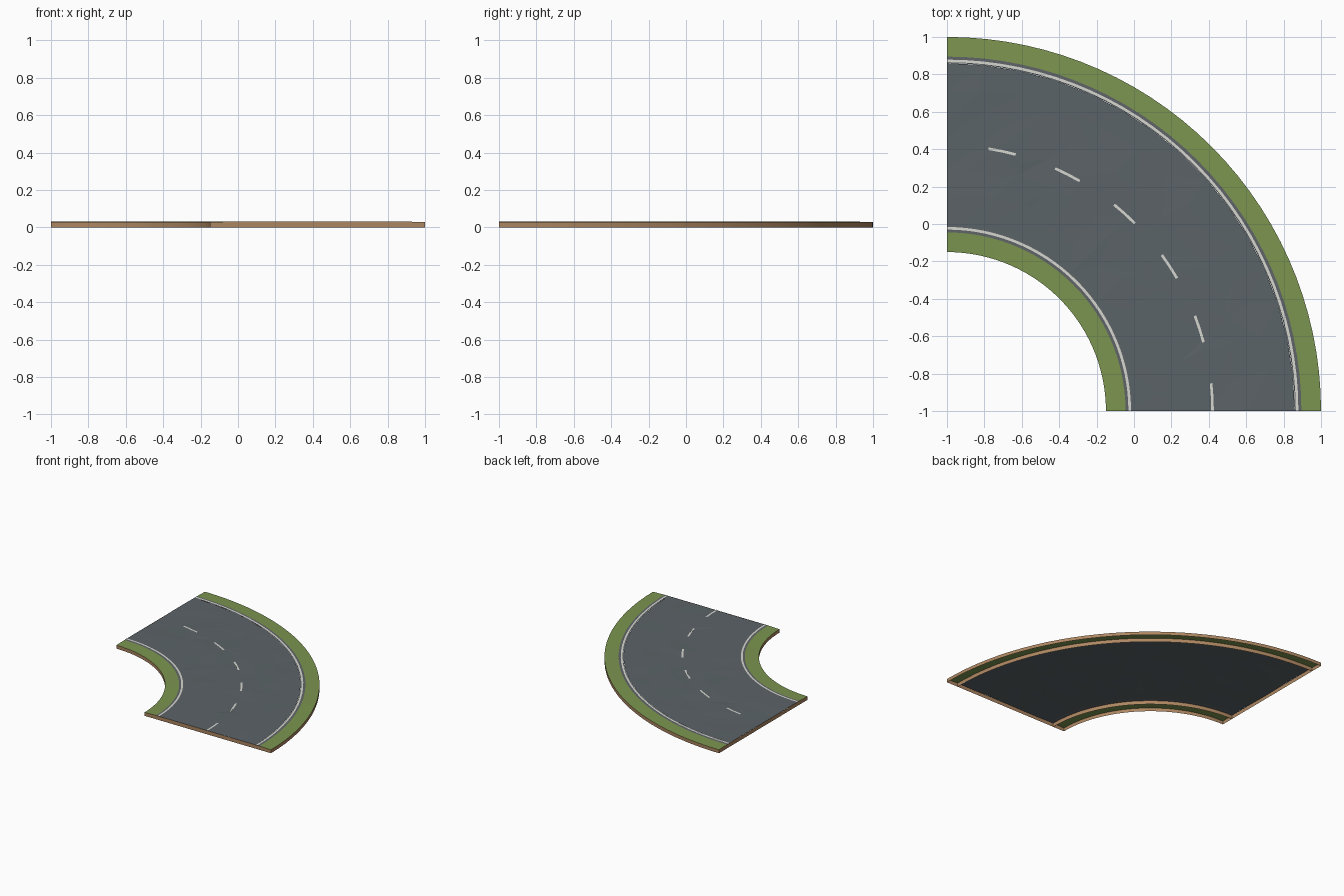
import bpy, bmesh, math, random

if "Cube" in bpy.data.objects:
    bpy.data.objects.remove(bpy.data.objects["Cube"])

random.seed(4)
SEGS = 30
ROAD_Z, EDGE_Z = 0.031, 0.028


def material(name, rgb):
    m = bpy.data.materials.new(name)
    m.diffuse_color = (*rgb, 1)
    m.use_nodes = True
    m.node_tree.nodes["Principled BSDF"].inputs["Base Color"].default_value = m.diffuse_color
    return m


GRASS = material("grass", (0.20, 0.30, 0.08))
SOIL = material("soil", (0.42, 0.24, 0.12))
ASPHALT = material("asphalt", (0.105, 0.125, 0.135))
KERB = material("kerb", (0.12, 0.13, 0.14))
PAINT = material("paint", (0.68, 0.68, 0.64))


def point(r, deg, z):
    a = math.radians(deg)
    return (-1 + r * math.cos(a), -1 + r * math.sin(a), z)


def finish(bm, name, mat, smooth=False):
    me = bpy.data.meshes.new(name)
    bm.to_mesh(me)
    bm.free()
    ob = bpy.data.objects.new(name, me)
    bpy.context.collection.objects.link(ob)
    me.materials.append(mat)
    for p in me.polygons:
        p.use_smooth = smooth
    return ob


def sweep(name, profile, mat, start=0, end=90, segs=SEGS, smooth=False):
    """Turn a (radius, z) profile about the corner of the bend."""
    bm = bmesh.new()
    rows = [[bm.verts.new(point(r, start + (end - start) * i / segs, z))
             for r, z in profile] for i in range(segs + 1)]
    for a, b in zip(rows, rows[1:]):
        for j in range(len(profile) - 1):
            bm.faces.new((a[j], a[j + 1], b[j + 1], b[j]))
    return finish(bm, name, mat, smooth)


# Grass verges, falling slightly away from the road
sweep("inner_verge", [(0.85, EDGE_Z), (0.955, ROAD_Z)], GRASS)
sweep("outer_verge", [(1.895, ROAD_Z), (2.0, EDGE_Z)], GRASS)

# Soil walls under the verge edges (open underneath)
sweep("inner_bank", [(0.85, 0), (0.85, EDGE_Z)], SOIL, smooth=True)
sweep("inner_road_wall", [(0.955, ROAD_Z), (0.955, 0)], SOIL, smooth=True)
sweep("outer_road_wall", [(1.895, ROAD_Z), (1.895, 0)], SOIL, smooth=True)
sweep("outer_bank", [(2.0, EDGE_Z), (2.0, 0)], SOIL, smooth=True)

# Soil faces closing both ends of the bend
for name, deg in (("front_end", 0), ("left_end", 90)):
    bm = bmesh.new()
    outline = [(0.85, 0), (2.0, 0), (2.0, EDGE_Z), (1.895, ROAD_Z),
               (0.955, ROAD_Z), (0.85, EDGE_Z)]
    f = bm.faces.new([bm.verts.new(point(r, deg, z)) for r, z in outline])
    if deg == 90:
        f.normal_flip()
    finish(bm, name, SOIL)

# Flat strips and painted lines along both road edges
for side, r0, r1, p0, p1 in (("inner", 0.955, 0.99, 0.970, 0.984),
                             ("outer", 1.86, 1.895, 1.865, 1.879)):
    sweep(side + "_road_edge", [(r0, ROAD_Z), (r1, ROAD_Z)], KERB)
    sweep(side + "_line", [(p0, ROAD_Z + 0.002), (p1, ROAD_Z + 0.002)], PAINT)

# Worn asphalt: irregular, very shallow triangles
bm = bmesh.new()
RINGS, STEPS = 6, 15
grid = []
for i in range(STEPS + 1):
    row = []
    for j in range(RINGS + 1):
        r, deg, z = 0.99 + 0.87 * j / RINGS, 90 * i / STEPS, ROAD_Z
        if 0 < j < RINGS:
            r += random.uniform(-0.045, 0.045)
            z += random.uniform(-0.002, 0.0015)
            if 0 < i < STEPS:
                deg += random.uniform(-1.8, 1.8)
        row.append(bm.verts.new(point(r, deg, z)))
    grid.append(row)
for a, b in zip(grid, grid[1:]):
    for j in range(RINGS):
        q = (a[j], a[j + 1], b[j + 1], b[j])
        k = random.randint(0, 1)
        bm.faces.new((q[k], q[k + 1], q[k + 2]))
        bm.faces.new((q[k], q[k + 2], q[(k + 3) % 4]))
finish(bm, "asphalt_surface", ASPHALT)

# Dashed centre line
for n in range(6):
    sweep(f"centre_dash_{n + 1}", [(1.413, ROAD_Z + 0.003), (1.427, ROAD_Z + 0.003)],
          PAINT, 15 * n, 15 * n + 6, 2)
